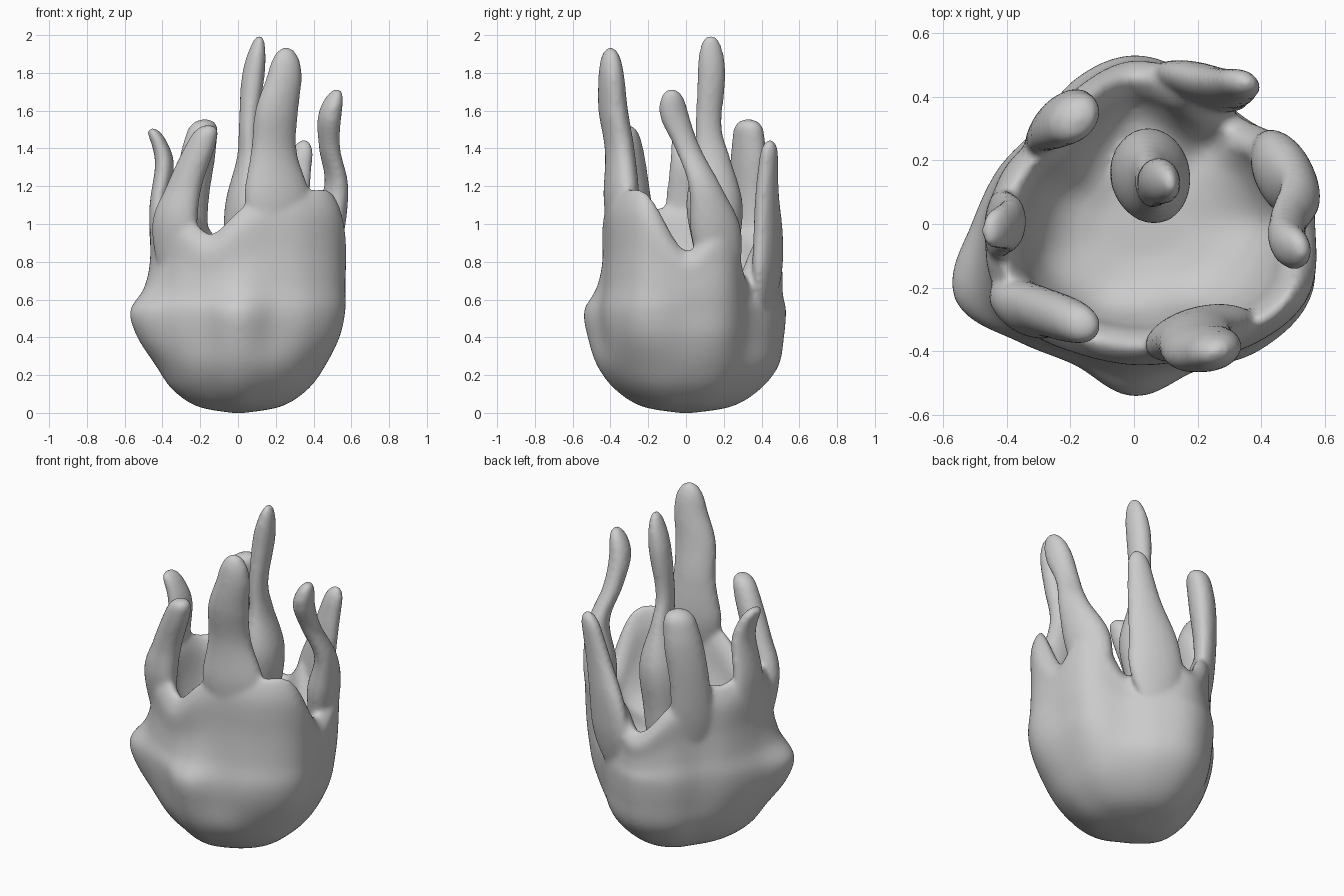
import bpy
import bmesh
import math
from mathutils import Vector

cube = bpy.data.objects.get("Cube")
if cube:
    bpy.data.objects.remove(cube, do_unlink=True)

SEGMENTS = 96


def spline(points, u, closed=False):
    """Smooth curve through points of any dimension, u from 0 to 1."""
    count = len(points)
    spans = count if closed else count - 1
    place = u * spans
    i = min(int(place), spans - 1)
    f = place - i

    def pick(k):
        return Vector(points[k % count] if closed else points[max(0, min(k, count - 1))])

    a, b, c, d = (pick(i + k) for k in (-1, 0, 1, 2))
    return b + (c - a) * (f / 2) + (a * 2 - b * 5 + c * 4 - d) * (f * f / 2) + (b * 3 - a - c * 3 + d) * (f ** 3 / 2)


def loft(bm, rings):
    """Join a stack of equal rings into a closed solid."""
    loops = [[bm.verts.new(p) for p in ring] for ring in rings]
    for low, high in zip(loops, loops[1:]):
        n = len(low)
        for i in range(n):
            bm.faces.new((low[i], low[(i + 1) % n], high[(i + 1) % n], high[i]))
    bm.faces.new(loops[0][::-1])
    bm.faces.new(loops[-1])


def tendril(bm, turn, path, steps=48):
    """Tube with a rounded tip and a tapered root; rows are x, y, z, half width, half thickness."""
    across = Vector((math.cos(math.radians(turn)), math.sin(math.radians(turn)), 0))
    along = Vector((-across.y, across.x, 0))
    rings = []
    for s in range(steps + 1):
        u = 1 - (1 - s / steps) ** 1.5
        x, y, z, wide, thick = spline(path, u)
        tip = max(0, (u - 0.86) / 0.14)
        root = math.sin(min(1, u / 0.28 + 0.05) * math.pi / 2)
        k = math.sqrt(max(0.004, 1 - tip * tip)) * root
        rings.append([Vector((x, y, z)) + across * (wide * k * math.cos(a)) + along * (thick * k * math.sin(a))
                      for a in (math.tau * i / 24 for i in range(24))])
    loft(bm, rings)


# Cup: underside, belly and upper radius, then rim height, counter-clockwise from +x
under = (.46, .46, .44, .47, .49, .45, .39, .39, .42, .46, .44, .43, .47, .46, .47, .48)
belly = (.55, .55, .48, .50, .53, .49, .43, .46, .51, .61, .52, .48, .54, .50, .56, .60)
upper = (.565, .57, .47, .49, .51, .46, .41, .44, .46, .48, .47, .44, .44, .46, .53, .59)
rim = (.83, 1.02, .70, .92, .78, .95, 1.05, 1.05, 1.1, 1.05, 1.05, .92, 1.04, 1.16, 1.15, 1.13)
cup = list(zip(under, belly, upper, rim))
BELLY_Z = .56
FLOOR = .64
WALL = .1


def cup_outline(low, mid, top, height):
    """Side profile from under the base, over the rim, to the hollow floor."""
    rise = height - BELLY_Z
    drop = height - FLOOR
    base = [(low * k, z) for k, z in ((.08, 0), (.5, .035), (.8, .125), (1, .25))]
    side = [(low + (mid - low) * .72, .4), (mid, BELLY_Z - .02)]
    wall = [(top + (mid - top) * k, BELLY_Z + rise * f) for k, f in ((.35, .2), (.02, .48), (0, .85))]
    lip = [(top - WALL / 2, height + .03)]
    inner = [((top - WALL) * k, FLOOR + drop * f) for k, f in ((1, .9), (.92, .52), (.79, .22), (.58, .06), (.3, 0))]
    return base + side + wall + lip + inner


def build_cup(bm, levels=75):
    around = []
    for i in range(SEGMENTS):
        a = math.tau * i / SEGMENTS
        around.append((math.cos(a), math.sin(a), cup_outline(*spline(cup, i / SEGMENTS, True))))
    rings = []
    for s in range(levels + 1):
        ring = []
        for c, sn, outline in around:
            r, z = spline(outline, s / levels)
            ring.append((r * c, r * sn, z))
        rings.append(ring)
    loft(bm, rings)


bm = bmesh.new()
build_cup(bm)

# Broad front tendril
tendril(bm, 15, [(.22, -.37, .7, .2, .06), (.21, -.345, 1.1, .19, .085), (.19, -.35, 1.38, .125, .075),
                 (.205, -.385, 1.6, .117, .075), (.245, -.395, 1.78, .095, .066), (.255, -.4, 1.935, .062, .045)])
# Tall centre tendril, swelling like a leaf above its root
tendril(bm, 100, [(.03, .17, .45, .22, .2), (.04, .16, .85, .14, .13), (.055, .15, 1.12, .15, .12),
                  (.055, .14, 1.35, .095, .06), (.055, .12, 1.52, .07, .05), (.08, .135, 1.78, .075, .06),
                  (.115, .13, 2.0, .065, .04)])
# Curling tendril on the +x side
tendril(bm, 110, [(.42, .19, .55, .2, .11), (.465, .16, .95, .15, .095), (.52, .1, 1.2, .09, .06),
                  (.485, .01, 1.4, .07, .055), (.485, -.06, 1.57, .08, .06), (.525, -.075, 1.715, .06, .042)])
# Back tendril on the +x side
tendril(bm, 160, [(.19, .42, .5, .18, .06), (.22, .435, .9, .15, .065), (.29, .43, 1.18, .095, .055),
                  (.35, .445, 1.445, .055, .042)])
# Back tendril on the -x side
tendril(bm, 45, [(-.24, .27, .6, .14, .05), (-.25, .31, 1.05, .115, .06), (-.215, .33, 1.35, .11, .075),
                 (-.175, .33, 1.555, .08, .065)])
# Side tendril with a flicked tip
tendril(bm, 85, [(-.4, 0, .6, .14, .05), (-.42, 0, 1.05, .115, .05), (-.39, 0, 1.33, .085, .05),
                 (-.455, -.02, 1.51, .06, .036)])
# Front tendril leaning inward
tendril(bm, -28, [(-.34, -.24, .6, .14, .05), (-.335, -.265, 1.0, .13, .08), (-.285, -.275, 1.2, .1, .075),
                  (-.205, -.3, 1.4, .085, .07), (-.155, -.32, 1.525, .06, .055)])

bmesh.ops.recalc_face_normals(bm, faces=bm.faces)
mesh = bpy.data.meshes.new("tendril_cup")
bm.to_mesh(mesh)
bm.free()

grey = bpy.data.materials.new("plain grey")
grey.use_nodes = True
grey.diffuse_color = (.6, .6, .6, 1)
grey.node_tree.nodes["Principled BSDF"].inputs["Base Color"].default_value = (.6, .6, .6, 1)
mesh.materials.append(grey)

body = bpy.data.objects.new("tendril_cup", mesh)
bpy.context.collection.objects.link(body)

# Melt the parts into one smooth skin
fuse = body.modifiers.new("fuse", "REMESH")
fuse.mode = "VOXEL"
fuse.voxel_size = .014
fuse.use_smooth_shade = True
soften = body.modifiers.new("soften", "SMOOTH")
soften.factor = .5
soften.iterations = 8
